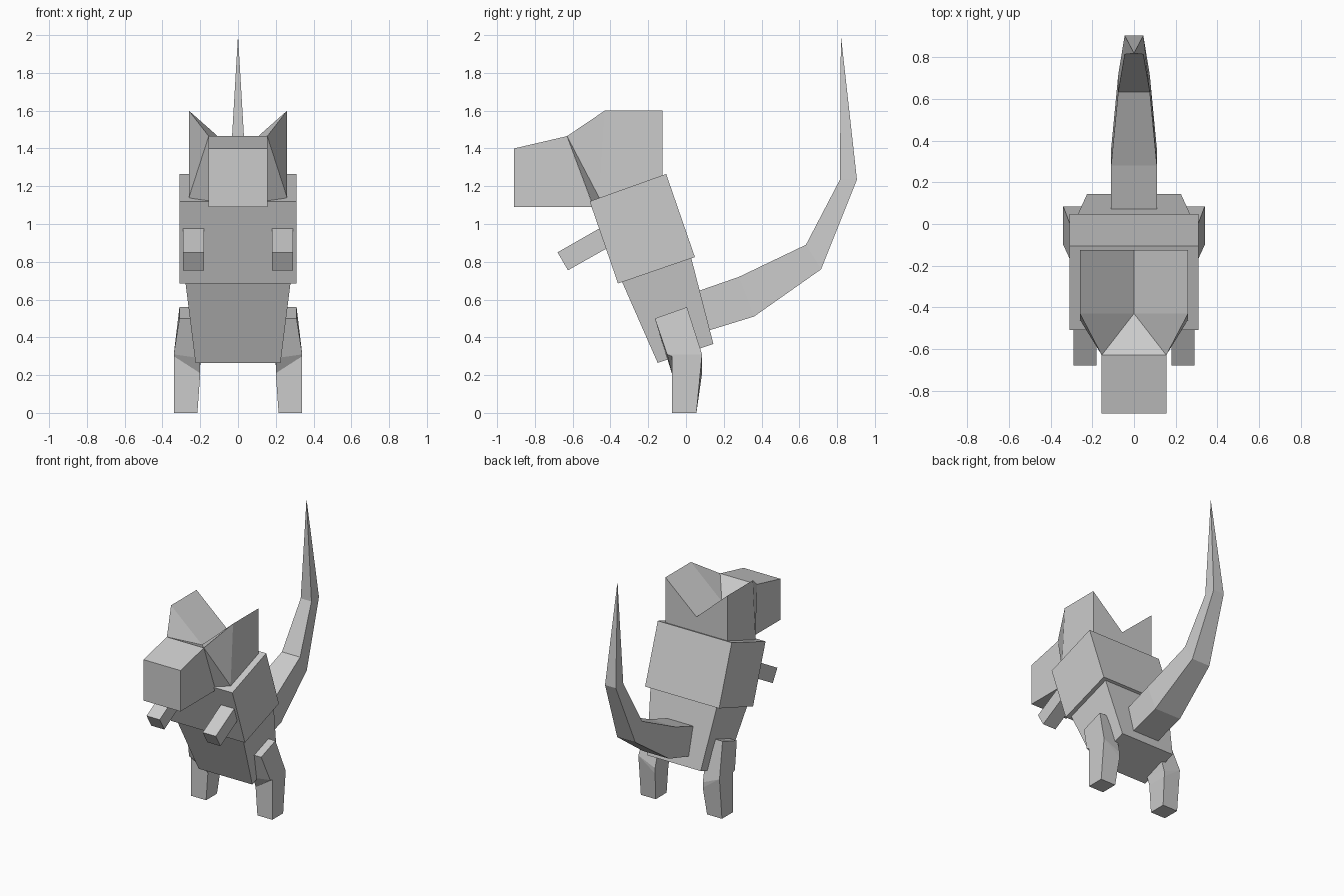
import bpy, bmesh

cube = bpy.data.objects.get("Cube")
if cube:
    bpy.data.objects.remove(cube, do_unlink=True)

GREY = (0.6, 0.6, 0.6, 1)
grey = bpy.data.materials.new("plain grey")
grey.use_nodes = True
grey.diffuse_color = GREY
grey.node_tree.nodes["Principled BSDF"].inputs["Base Color"].default_value = GREY


def build(name, verts, faces, mirror=False):
    """Flat-shaded mesh, optionally mirrored to the other side of x = 0."""
    mesh = bpy.data.meshes.new(name)
    mesh.from_pydata(verts, [], faces)
    bm = bmesh.new()
    bm.from_mesh(mesh)
    bmesh.ops.remove_doubles(bm, verts=bm.verts, dist=0.0005)
    bmesh.ops.dissolve_degenerate(bm, edges=bm.edges, dist=0.0005)
    if mirror:
        copy = bmesh.ops.duplicate(bm, geom=bm.verts[:] + bm.edges[:] + bm.faces[:])["geom"]
        for v in copy:
            if isinstance(v, bmesh.types.BMVert):
                v.co.x *= -1
        bmesh.ops.remove_doubles(bm, verts=bm.verts, dist=0.0005)
    bmesh.ops.recalc_face_normals(bm, faces=bm.faces)
    bm.to_mesh(mesh)
    bm.free()
    mesh.materials.append(grey)
    ob = bpy.data.objects.new(name, mesh)
    bpy.context.collection.objects.link(ob)
    return ob


def loft(name, rings, mirror=False):
    """Skin equal-sized rings and cap both ends."""
    n = len(rings[0])
    verts = [p for ring in rings for p in ring]
    faces = [list(range(n)), list(range(len(verts) - n, len(verts)))]
    for r in range(len(rings) - 1):
        for i in range(n):
            j = (i + 1) % n
            faces.append([r * n + i, r * n + j, (r + 1) * n + j, (r + 1) * n + i])
    return build(name, verts, faces, mirror)


def slab(name, profile, x0, x1, mirror=False):
    """Extrude a side profile (y, z) from x0 to x1."""
    return loft(name, [[(x, y, z) for y, z in profile] for x in (x0, x1)], mirror)


def section(upper, lower, w):
    """Four-cornered cross-section between two side points, half-width w."""
    return [(-w, *upper), (w, *upper), (w, *lower), (-w, *lower)]


# Torso: tilted chest block and tapering hips
slab("chest", [(-.51, 1.12), (-.105, 1.265), (.047, .825), (-.36, .685)], -.31, .31)
loft("hips", [section((-.35, .72), (.02, .85), .282),
              section((-.15, .265), (.145, .365), .225)])

# Snout
slab("snout", [(-.91, 1.09), (-.91, 1.40), (-.63, 1.465), (-.49, 1.09)], -.155, .155)

# Head: valley along the crown rising to two pointed ears
A, B, C, D, E, F, G, H, I, J = range(10)
build("head",
      [(0, -.43, 1.37), (0, -.125, 1.37), (.26, -.43, 1.6), (.26, -.125, 1.6),
       (.155, -.63, 1.465), (.26, -.46, 1.14), (.26, -.125, 1.2),
       (.155, -.497, 1.11), (0, -.63, 1.465), (0, -.497, 1.11), (0, -.125, 1.2)],
      [(A, C, D, B), (A, E, C), (A, I, E), (C, E, F), (C, F, G, D),
       (E, H, F), (I, J, H, E), (B, D, G, 10), (J, 10, G, F, H)], mirror=True)

# Short arms
slab("arms", [(-.68, .85), (-.625, .755), (-.35, .91), (-.40, 1.01)], .18, .29, mirror=True)

# Legs: straight shin, slanted knee, thigh leaning forward
loft("legs", [
    [(.215, -.075, 0), (.34, -.075, 0), (.34, .055, 0), (.215, .055, 0)],
    [(.20, -.075, .21), (.34, -.075, .30), (.34, .085, .31), (.20, .085, .21)],
    [(.20, -.10, .29), (.34, -.10, .31), (.34, .085, .31), (.20, .085, .25)],
    [(.19, -.165, .50), (.31, -.165, .50), (.31, .005, .56), (.19, .005, .56)],
], mirror=True)

# Tail: thick at the root, curling up to a point
loft("tail", [
    section((.05, .64), (.10, .43), .11),
    section((.28, .72), (.36, .51), .11),
    section((.635, .89), (.715, .76), .076),
    section((.815, 1.235), (.905, 1.235), .045),
    section((.82, 2), (.82, 2), 0),
])
